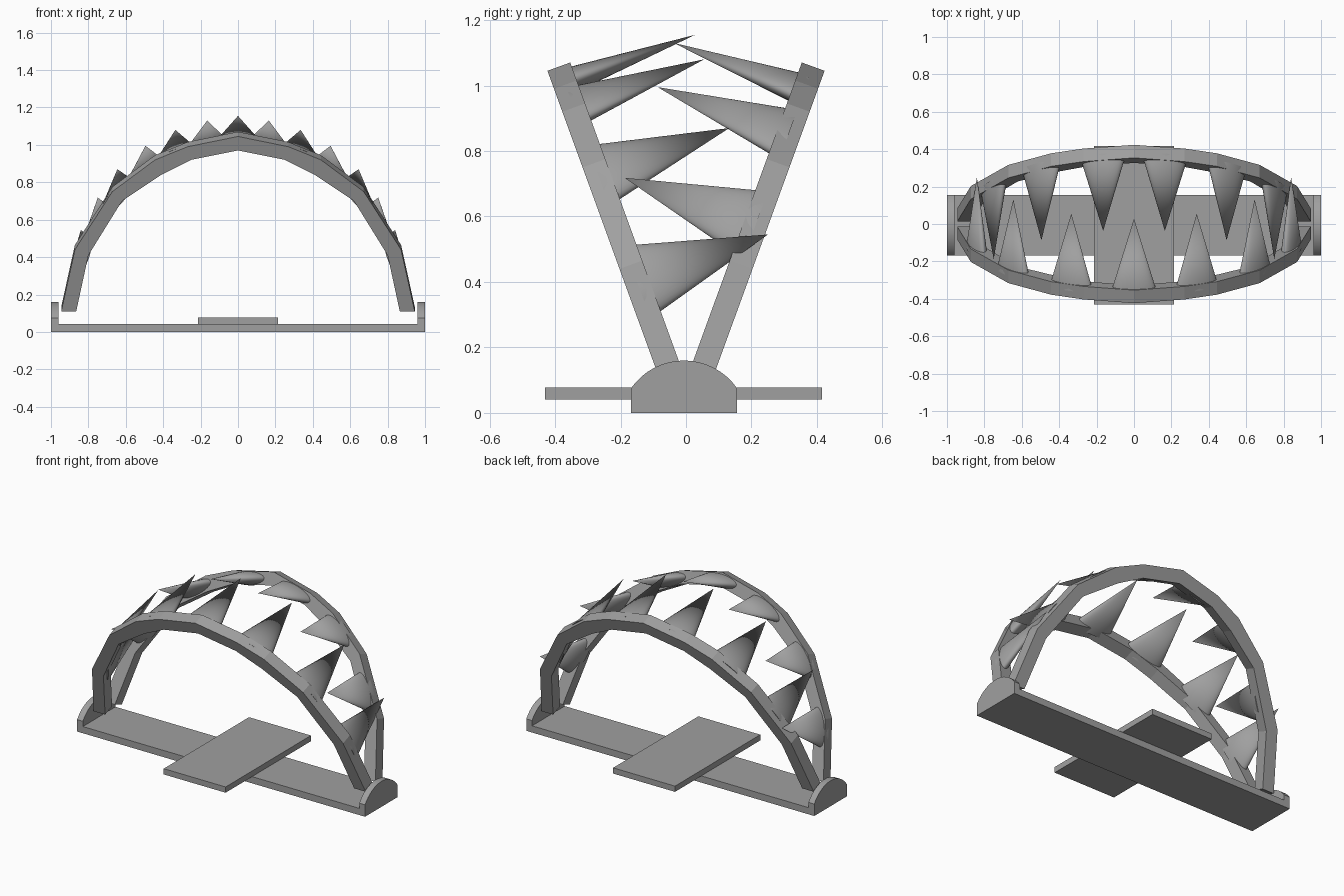
import bpy, bmesh, math
from mathutils import Matrix, Vector

cube = bpy.data.objects.get("Cube")
if cube:
    bpy.data.objects.remove(cube)

steel = bpy.data.materials.new("grey_steel")
steel.use_nodes = True
GREY = (0.35, 0.35, 0.35, 1)
steel.diffuse_color = GREY
steel.node_tree.nodes["Principled BSDF"].inputs["Base Color"].default_value = GREY


def finish(name, bm, smooth=False):
    bmesh.ops.recalc_face_normals(bm, faces=bm.faces)
    mesh = bpy.data.meshes.new(name)
    bm.to_mesh(mesh)
    bm.free()
    mesh.materials.append(steel)
    obj = bpy.data.objects.new(name, mesh)
    bpy.context.collection.objects.link(obj)
    if smooth:
        bpy.ops.object.select_all(action='DESELECT')
        obj.select_set(True)
        bpy.context.view_layer.objects.active = obj
        bpy.ops.object.shade_smooth_by_angle(angle=math.radians(35))
    return obj


def box(name, size, centre):
    bm = bmesh.new()
    bmesh.ops.create_cube(bm, size=1)
    bmesh.ops.scale(bm, vec=size, verts=bm.verts)
    bmesh.ops.translate(bm, vec=centre, verts=bm.verts)
    return finish(name, bm)


def prism(bm, points, offset):
    face = bm.faces.new([bm.verts.new(p) for p in points])
    made = bmesh.ops.extrude_face_region(bm, geom=[face])["geom"]
    bmesh.ops.translate(bm, vec=offset,
                        verts=[g for g in made if isinstance(g, bmesh.types.BMVert)])


# Base bar and trigger plate
BASE_Y, HALF = -0.006, 0.162
box("base_bar", (1.94, 2 * HALF, 0.042), (0, BASE_Y, 0.021))
box("trigger_plate", (0.43, 0.846, 0.036), (0, -0.007, 0.059))

# Rounded end cheeks
SHOULDER, RISE = 0.075, 0.085
radius = (HALF ** 2 + RISE ** 2) / (2 * RISE)
sweep = math.asin(HALF / radius)
arc = [(radius * math.sin(a), SHOULDER + RISE - radius * (1 - math.cos(a)))
       for a in (sweep * (1 - i / 8) for i in range(17))]
profile = [(-HALF, 0), (HALF, 0)] + arc
for side, x in (("left", 0.96), ("right", -1.0)):
    bm = bmesh.new()
    prism(bm, [(x, BASE_Y + y, z) for y, z in profile], (0.04, 0, 0))
    finish(side + "_cheek", bm, True)

# Jaws lie in planes leaning outward from the hinge line
LEAN = math.radians(20)
SIN, COS = math.sin(LEAN), math.cos(LEAN)
THICK = 0.074
OUTER = [(0.945, 0.11), (0.872, 0.44), (0.672, 0.75), (0.443, 0.92), (0.27, 0.99), (0, 1.045)]
INNER = [(0.865, 0.11), (0.80, 0.41), (0.62, 0.70), (0.41, 0.84), (0.25, 0.92), (0, 0.97)]
# Tooth tips from the crown down, alternating front and back jaws
TIPS = [(0, 1.155), (0.165, 1.13), (0.335, 1.08), (0.495, 0.995),
        (0.645, 0.87), (0.75, 0.718), (0.84, 0.545), (0.885, 0.36)]


def jaw_frame(s):
    """Columns: across, up the jaw, towards the other jaw, hinge point."""
    return Matrix(((1, 0, 0, 0), (0, s * SIN, -s * COS, s * 0.043),
                   (0, COS, SIN, 0), (0, 0, 0, 1)))


def full_arch(half):
    return half + [(-x, z) for x, z in reversed(half[:-1])]


for label, s, first in (("front", -1, 0), ("back", 1, 1)):
    frame = jaw_frame(s)
    # Arched bar
    bm = bmesh.new()
    rows = [[bm.verts.new((x, z / COS, w)) for x, z in full_arch(curve)]
            for curve, w in ((OUTER, 0), (INNER, 0), (INNER, THICK), (OUTER, THICK))]
    for a, b in zip(rows, rows[1:] + rows[:1]):
        for i in range(len(a) - 1):
            bm.faces.new((a[i], a[i + 1], b[i + 1], b[i]))
    for end in (0, -1):
        bm.faces.new([row[end] for row in rows])
    bm.transform(frame)
    finish(label + "_jaw", bm)

    # Flattened cone teeth, wide along the arch
    for n in range(first, len(TIPS) - 1, 2):
        x, z = TIPS[n]
        before = TIPS[n - 1] if n else (-TIPS[1][0], TIPS[1][1])
        after = TIPS[n + 1]
        slope = math.atan2((after[1] - before[1]) / COS, after[0] - before[0])
        length = 0.425
        tip_w = THICK / 2 + length
        v = (z - tip_w * SIN) / COS
        for side in ((1, -1) if x else (1,)):
            bm = bmesh.new()
            bmesh.ops.create_cone(bm, cap_ends=True, segments=32, radius1=1,
                                  radius2=0, depth=length)
            bmesh.ops.scale(bm, vec=(0.125, 0.042, 1), verts=bm.verts)
            bm.transform(frame
                         @ Matrix.Translation((side * x, v, THICK / 2 + length / 2))
                         @ Matrix.Rotation(side * slope, 4, 'Z'))
            bmesh.ops.remove_doubles(bm, verts=bm.verts, dist=1e-5)
            where = "" if not x else ("_left" if side > 0 else "_right")
            finish(f"{label}_tooth_{n // 2 + 1}{where}", bm, True)
